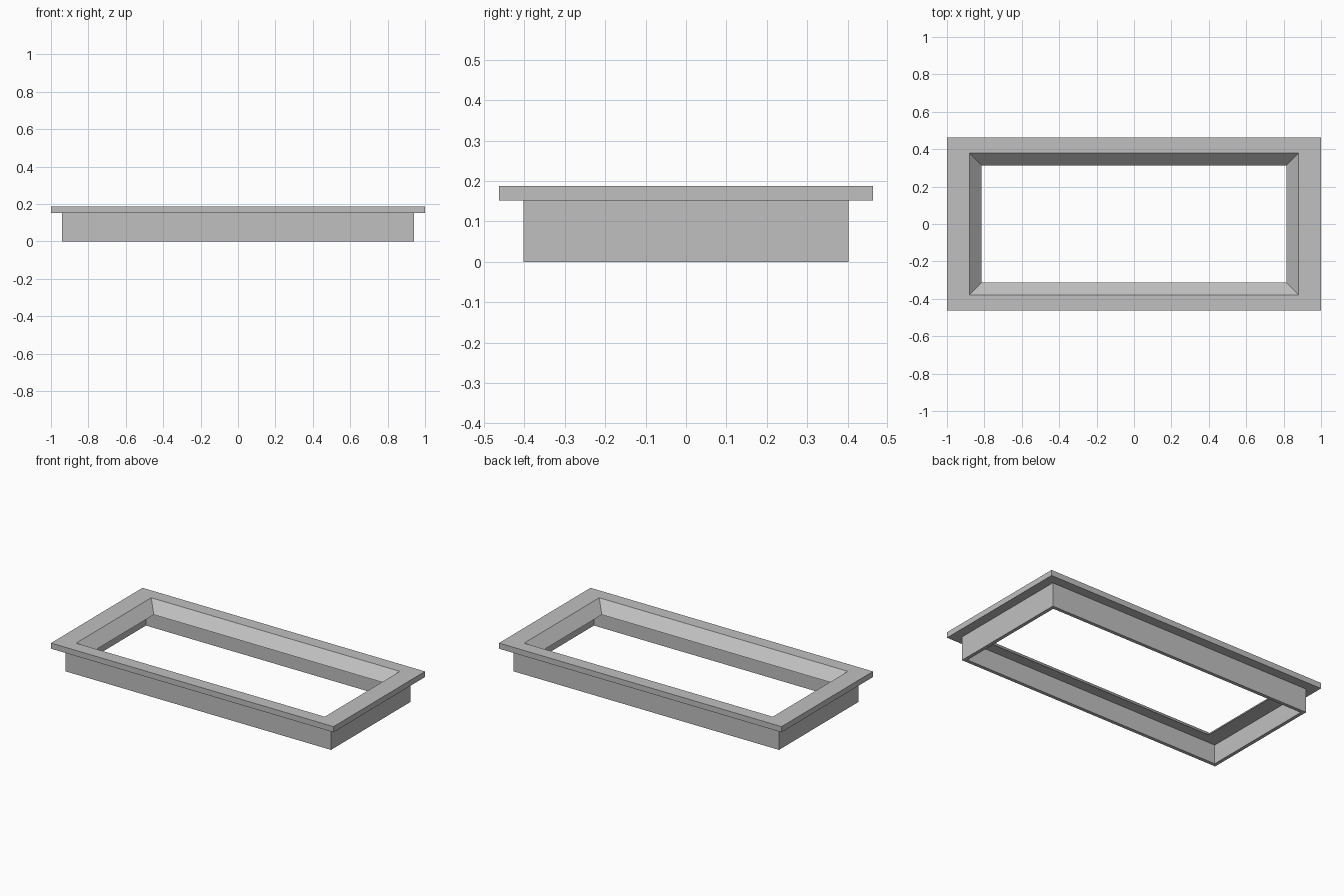
import bpy
import bmesh

# Remove the default cube
cube = bpy.data.objects.get("Cube")
if cube:
    bpy.data.objects.remove(cube, do_unlink=True)

# Single plain grey
GREY = (0.53, 0.53, 0.53, 1.0)
mat = bpy.data.materials.new("plain_grey")
mat.use_nodes = True
mat.diffuse_color = GREY
mat.node_tree.nodes["Principled BSDF"].inputs["Base Color"].default_value = GREY


def rectangular_ring(name, rings):
    """Join successive rectangles (half width, half depth, height) into a closed ring."""
    bm = bmesh.new()
    loops = [
        [bm.verts.new((sx * hx, sy * hy, z))
         for sx, sy in ((-1, -1), (1, -1), (1, 1), (-1, 1))]
        for hx, hy, z in rings
    ]
    for i, a in enumerate(loops):
        b = loops[(i + 1) % len(loops)]
        for j in range(4):
            k = (j + 1) % 4
            bm.faces.new((a[j], a[k], b[k], b[j]))
    bmesh.ops.recalc_face_normals(bm, faces=bm.faces)
    mesh = bpy.data.meshes.new(name)
    bm.to_mesh(mesh)
    bm.free()
    mesh.materials.append(mat)
    obj = bpy.data.objects.new(name, mesh)
    bpy.context.collection.objects.link(obj)
    return obj


# Frame cross-section: thin skirt wall, overhanging flange, sloped inner lip
rectangular_ring("flanged_frame", [
    (0.94, 0.402, 0.0),      # skirt outer foot
    (0.94, 0.402, 0.152),    # skirt meets flange
    (1.0, 0.4625, 0.152),    # flange lower edge
    (1.0, 0.4625, 0.188),    # flange upper edge
    (0.88, 0.38, 0.188),     # top of the opening
    (0.816, 0.314, 0.122),   # foot of the sloped lip
    (0.918, 0.38, 0.122),    # ledge under the lip
    (0.918, 0.38, 0.0),      # skirt inner foot
])
